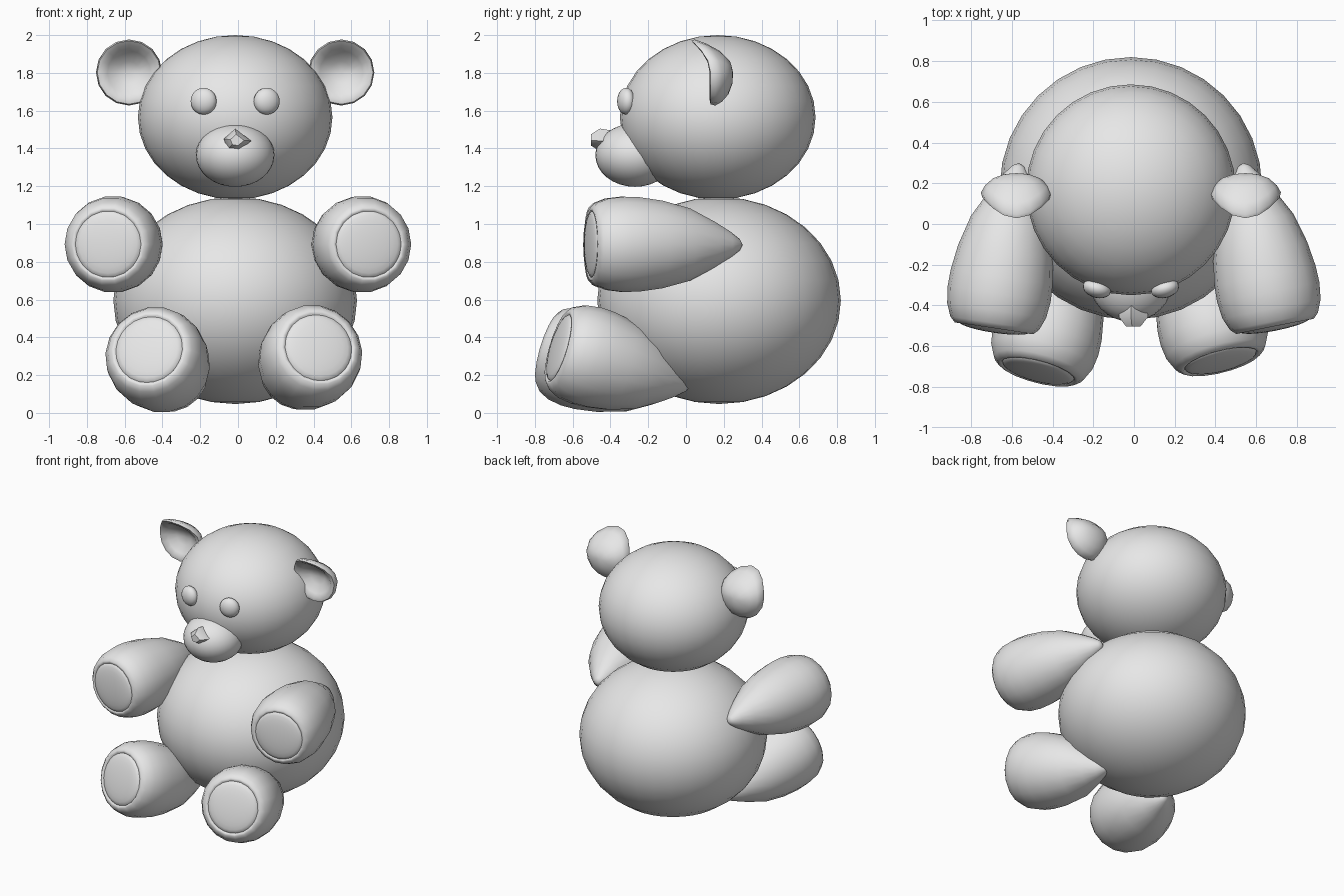
import bpy, bmesh, math
from mathutils import Matrix, Vector

if "Cube" in bpy.data.objects:
    bpy.data.objects.remove(bpy.data.objects["Cube"], do_unlink=True)

grey = bpy.data.materials.new("plain_grey")
grey.use_nodes = True
grey.diffuse_color = (0.8, 0.8, 0.8, 1)
grey.node_tree.nodes["Principled BSDF"].inputs["Base Color"].default_value = (0.8, 0.8, 0.8, 1)


def finish(bm, name, sharp=60):
    """Turn a bmesh into a named object, smooth below the sharp angle."""
    bmesh.ops.recalc_face_normals(bm, faces=bm.faces)
    mesh = bpy.data.meshes.new(name)
    bm.to_mesh(mesh)
    bm.free()
    mesh.materials.append(grey)
    mesh.shade_smooth()
    mesh.set_sharp_from_angle(angle=math.radians(sharp))
    obj = bpy.data.objects.new(name, mesh)
    bpy.context.collection.objects.link(obj)
    return obj


def ball(name, centre, radii, turn=Matrix(), segments=32):
    bm = bmesh.new()
    bmesh.ops.create_uvsphere(bm, u_segments=segments, v_segments=segments // 2, radius=1)
    place = Matrix.Translation(centre) @ turn @ Matrix.Diagonal((*radii, 1))
    bmesh.ops.transform(bm, matrix=place, verts=bm.verts)
    return finish(bm, name)


def lathe(profile, steps):
    """Spin (radius, height) points around the z axis."""
    bm = bmesh.new()
    ring = [bm.verts.new((r, 0, h)) for r, h in profile]
    edges = [bm.edges.new(pair) for pair in zip(ring, ring[1:])]
    bmesh.ops.spin(bm, geom=ring + edges, cent=(0, 0, 0), axis=(0, 0, 1),
                   angle=math.tau, steps=steps, use_duplicate=False)
    bmesh.ops.remove_doubles(bm, verts=bm.verts, dist=0.0005)
    return bm


# Teardrop limb: (share of radius, share of length), recessed at the paw end
LIMB = [(0, 0), (.12, .02), (.27, .08), (.47, .18), (.76, .35), (.92, .53), (.99, .68),
        (1, .78), (.96, .88), (.86, .955), (.76, .985), (.70, .985), (.66, .965), (0, .965)]


def limb(name, tip, end, radius, pad_radius):
    tip, end = Vector(tip), Vector(end)
    axis = end - tip
    turn = axis.to_track_quat('Z', 'Y').to_matrix().to_4x4()
    bm = lathe([(r * radius, h * axis.length) for r, h in LIMB], 18)
    bmesh.ops.transform(bm, matrix=Matrix.Translation(tip) @ turn, verts=bm.verts)
    finish(bm, name)
    ball(name + "_pad", tip + axis * .975, (pad_radius, pad_radius, .03), turn, 24)


def ear(name, x):
    # Domed back, dished front, upper rim curled forward
    profile = [(0, .085), (.06, .08), (.115, .06), (.155, .025), (.175, -.01),
               (.168, -.035), (.145, -.04), (.115, -.02), (.06, .01), (0, .02)]
    bm = lathe(profile, 16)
    bmesh.ops.rotate(bm, verts=bm.verts, cent=(0, 0, 0), matrix=Matrix.Rotation(-math.pi / 2, 3, 'X'))
    for v in bm.verts:
        if v.co.z > 0:
            v.co.y -= .11 * (v.co.z / .175) ** 2
    bmesh.ops.translate(bm, verts=bm.verts, vec=(x, .165, 1.802))
    finish(bm, name)


MID = -0.015

# Body, head and muzzle
ball("body", (MID, .175, .595), (.645, .645, .548))
ball("head", (MID, .168, 1.565), (.515, .518, .435))
ball("muzzle", (MID, -.27, 1.365), (.208, .21, .168))

# Eyes and ears
for side, sign in (("left", 1), ("right", -1)):
    outward = Matrix.Rotation(sign * math.radians(15), 4, 'Z')
    ball(side + "_eye", (MID + sign * .167, -.317, 1.65), (.071, .046, .071), outward, 20)
    ear(side + "_ear", MID + sign * .562)

# Nose: five-sided block tapering to the front
bm = bmesh.new()
outline = [(-.075, 1.45), (-.015, 1.505), (.07, 1.44), (.005, 1.385), (-.055, 1.395)]
rings = []
for y, scale in ((-.40, .85), (-.455, 1), (-.503, .5)):
    rings.append([bm.verts.new((x * scale - .005 * (1 - scale), y, 1.445 + (z - 1.445) * scale))
                  for x, z in outline])
for a, b in zip(rings, rings[1:]):
    for i in range(5):
        j = (i + 1) % 5
        bm.faces.new((a[i], a[j], b[j], b[i]))
bm.faces.new(rings[0])
bm.faces.new(rings[-1])
finish(bm, "nose", 45)

# Arms and legs
limb("right_arm", (-.565, .30, .89), (-.69, -.525, .893), .256, .178)
limb("left_arm", (.535, .30, .89), (.695, -.515, .893), .256, .178)
limb("right_leg", (-.29, -.02, .125), (-.475, -.735, .34), .268, .182)
limb("left_leg", (.25, .02, .14), (.43, -.685, .35), .268, .182)
